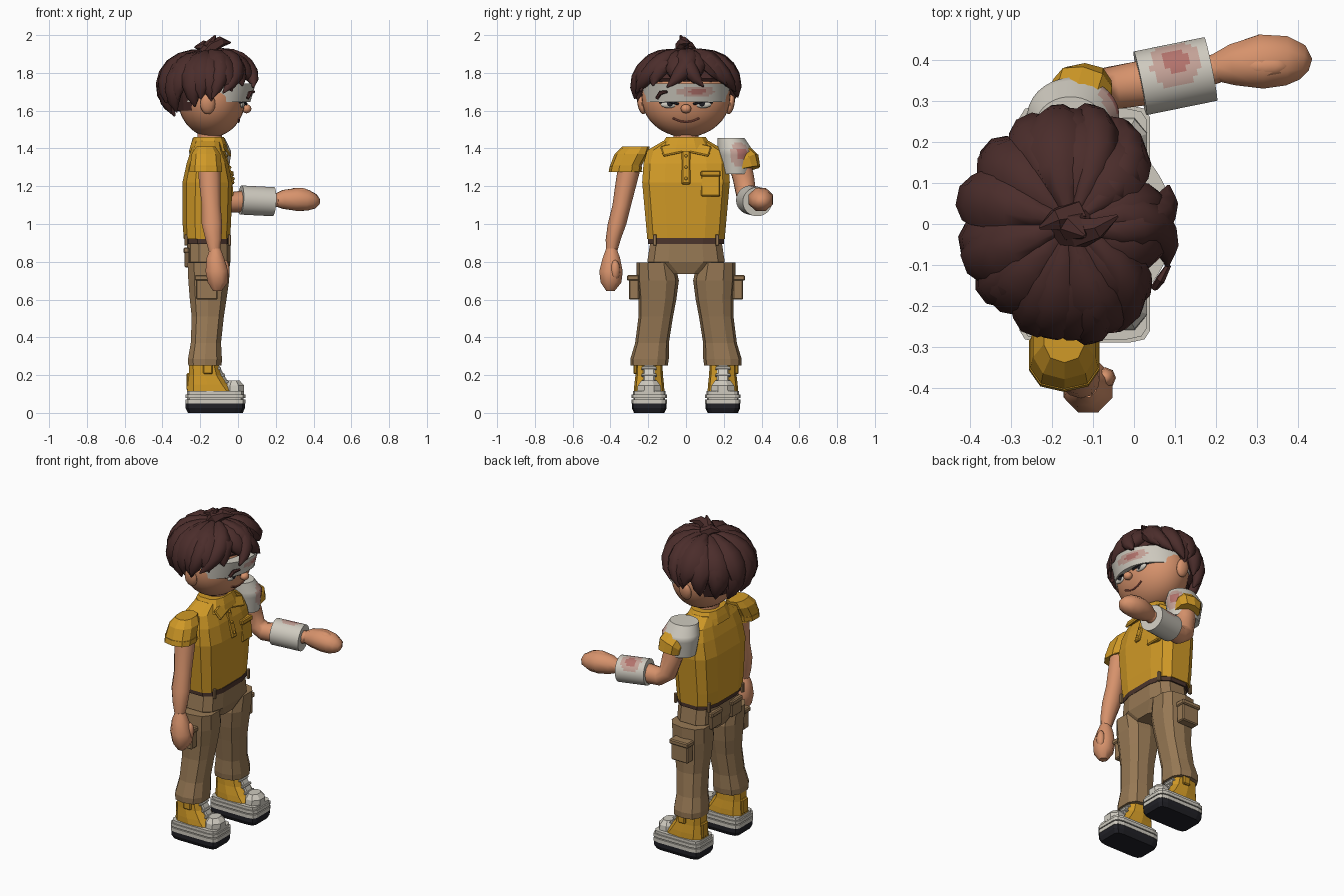
import bpy, bmesh, math, random
from mathutils import Vector, Matrix, Euler

if "Cube" in bpy.data.objects:
    bpy.data.objects.remove(bpy.data.objects["Cube"])

random.seed(4)
COLORS = {
    "yellow": (.63, .32, .02), "skin": (.68, .29, .15), "pants": (.31, .19, .09), "hair": (.07, .026, .024),
    "white": (.62, .59, .52), "black": (.015, .015, .02), "belt": (.07, .035, .025), "pink": (.55, .36, .31),
    "red": (.45, .17, .15), "lip": (.3, .09, .06), "dark_yellow": (.56, .28, .017)}
MATS = {}


def mat(key):
    if key not in MATS:
        MATS[key] = bpy.data.materials.new(key)
        MATS[key].diffuse_color = (*COLORS[key], 1)
    return MATS[key]


def finish(name, bm, color, smooth=False):
    bmesh.ops.recalc_face_normals(bm, faces=bm.faces)
    me = bpy.data.meshes.new(name)
    bm.to_mesh(me)
    bm.free()
    me.materials.append(mat(color))
    ob = bpy.data.objects.new(name, me)
    bpy.context.collection.objects.link(ob)
    if smooth:
        bpy.ops.object.select_all(action='DESELECT')
        ob.select_set(True)
        bpy.context.view_layer.objects.active = ob
        bpy.ops.object.shade_smooth_by_angle(angle=math.radians(50))
    return ob


def tube(name, pts, color, n=8, e=1.0, flat=False, ref=(1, 0, 0), smooth=False):
    """Skin rings (x, y, z, ra, rb) along a path; flat keeps rings horizontal, e < 1 makes them boxy."""
    bm = bmesh.new()
    rings = []
    k = math.cos(math.pi / n) ** e
    P = [Vector(p[:3]) for p in pts]
    for i, p in enumerate(pts):
        t = Vector((0, 0, 1)) if flat else (P[min(i + 1, len(P) - 1)] - P[max(i - 1, 0)]).normalized()
        r = Vector(ref)
        a = (r - t * r.dot(t)).normalized()
        b = t.cross(a)
        ra, rb = p[3], p[-1]
        ring = []
        for j in range(n):
            th = 2 * math.pi * (j + .5) / n
            c, s = math.cos(th), math.sin(th)
            c, s = [math.copysign(abs(v) ** e, v) / k for v in (c, s)]
            ring.append(bm.verts.new(P[i] + a * ra * c + b * rb * s))
        rings.append(ring)
    for q, r in zip(rings, rings[1:]):
        for j in range(n):
            bm.faces.new((q[j], q[(j + 1) % n], r[(j + 1) % n], r[j]))
    bm.faces.new(rings[0])
    bm.faces.new(rings[-1])
    return finish(name, bm, color, smooth)


def box(name, loc, size, color, rot=(0, 0, 0), bevel=.006):
    bm = bmesh.new()
    M = Matrix.Translation(loc) @ Euler(rot).to_matrix().to_4x4() @ Matrix.Diagonal((*size, 1))
    bmesh.ops.create_cube(bm, size=1, matrix=M)
    if bevel:
        bmesh.ops.bevel(bm, geom=bm.edges[:], offset=bevel, segments=1, affect='EDGES')
    return finish(name, bm, color)


def ball(name, loc, size, color, u=12, v=8, rot=(0, 0, 0)):
    bm = bmesh.new()
    M = Matrix.Translation(loc) @ Euler(rot).to_matrix().to_4x4() @ Matrix.Diagonal((*size, 1))
    bmesh.ops.create_uvsphere(bm, u_segments=u, v_segments=v, radius=1, matrix=M)
    return finish(name, bm, color, True)


def bandage(name, keys, n=32, steps=6, **kw):
    pts = [[p + (q - p) * i / steps for p, q in zip(a, b)] for a, b in zip(keys, keys[1:]) for i in range(steps)]
    return tube(name, pts + [keys[-1]], "white", n=n, smooth=True, **kw)


def stain(ob, centre, scale):
    """Tint faces near a point pink, then red at the core."""
    for key in ("pink", "red"):
        ob.data.materials.append(mat(key))
    for f in ob.data.polygons:
        if len(f.vertices) == 4:
            d = math.sqrt(sum(((p - q) / s) ** 2 for p, q, s in zip(f.center, centre, scale)))
            f.material_index = 2 if d < .5 else 1 if d < 1 else 0


def face_x(y, z):
    return -.14 + .18 * math.sqrt(max(0, 1 - (y / .235) ** 2 - ((z - 1.67) / .21) ** 2))


# head, face and neck
ball("head", (-.14, 0, 1.67), (.18, .235, .21), "skin", 32, 20)
tube("neck", [(-.15, 0, 1.38, .065), (-.15, 0, 1.52, .065)], "skin", n=12, flat=True, smooth=True)
ball("nose", (.045, 0, 1.61), (.026, .028, .024), "skin")
tube("mouth", [(face_x(y, z) + .002, y, z, .005) for y, z in
               ((-.07, 1.56), (-.035, 1.545), (0, 1.54), (.035, 1.545), (.07, 1.56))], "lip", n=6)
for s, side in ((1, "left"), (-1, "right")):
    ball("ear_" + side, (-.16, s * .235, 1.635), (.04, .022, .055), "skin", rot=(s * -.2, 0, 0))
    ball("eye_" + side, (face_x(.09, 1.63), s * .09, 1.632), (.012, .045, .018), "white")
    ball("pupil_" + side, (face_x(.09, 1.63) + .009, s * .085, 1.636), (.006, .017, .014), "black")
    tube("eyelid_" + side, [(face_x(y, 1.645) + .008, s * y, z, .006) for y, z in
                            ((.04, 1.635), (.085, 1.648), (.14, 1.645))], "black", n=6)
tube("eyebrow", [(.05, -.155, 1.665, .008), (.065, -.135, 1.695, .01), (.085, -.10, 1.70, .006)], "hair", n=6)
band = bandage("head_bandage", [(-.14, 0, 1.645, .205, .225), (-.14, 0, 1.745, .234, .232)], n=72, steps=10, flat=True)
stain(band, (.08, .08, 1.70), (.06, .13, .03))

# hair: inner cap, radial locks in two layers, side-swept fringe, crown tufts
tube("hair_cap", [(-.23, 0, 1.60, .10, .17), (-.195, 0, 1.70, .175, .22), (-.17, 0, 1.77, .205, .235),
                  (-.16, 0, 1.86, .16, .18), (-.15, 0, 1.905, .07, .08)], "hair", n=16, flat=True)


def lock(name, az, end, width, sweep=0, grow=1.0):
    pts = []
    prof = (.2, .5, .8, 1, 1, .85, .55, .05)
    for i, w in enumerate(prof):
        u = i / (len(prof) - 1)
        ph = math.radians(6 + (end - 6) * u)
        a = math.radians(az + sweep * u * u)
        out = grow * (math.sin(ph) + .06 * u * u)
        pts.append((-.155 + .232 * out * math.cos(a), .25 * out * math.sin(a),
                    1.70 + .208 * grow * math.cos(ph), width * w, .045 * w + .002))
    a = math.radians(az + sweep * .5)
    tube(name, pts, "hair", n=8, ref=(-math.sin(a), math.cos(a), 0), smooth=True)


for i in range(12):
    az = 30 * i + 15 + random.uniform(-4, 4)
    back = .5 - .5 * math.cos(math.radians(az))
    lock(f"hair_lock_{i}", az, 76 + 34 * back + random.uniform(-4, 6), .066, random.uniform(-14, 14),
         random.uniform(.97, 1.04))
for i in range(8):
    az = 88 + 184 * i / 7
    back = .5 - .5 * math.cos(math.radians(az))
    lock(f"hair_under_lock_{i}", az, 88 + 36 * back + random.uniform(-4, 6), .06, random.uniform(-10, 10), .98)
for i, (az, end, sw) in enumerate(((-35, 92, -38), (35, 90, 36), (-8, 83, 28), (12, 84, -34), (65, 98, 22),
                                   (-68, 100, -18))):
    lock(f"fringe_{i}", az, end, .05, sw, 1.04)
tube("crown_tuft_front", [(-.17, -.01, 1.89, .04), (-.13, -.02, 1.94, .035), (-.09, -.01, 1.965, .025),
                          (-.04, .02, 1.96, .004)], "hair", n=6, ref=(0, 1, 0))
tube("crown_tuft_back", [(-.13, 0, 1.90, .04), (-.15, -.01, 1.95, .03), (-.12, -.03, 1.998, .004)],
     "hair", n=6, ref=(0, 1, 0))
tube("crown_tuft_side", [(-.14, .02, 1.91, .035), (-.19, .01, 1.945, .025), (-.23, -.01, 1.935, .004)],
     "hair", n=6, ref=(0, 1, 0))

# shirt, collar, placket and pocket
tube("shirt", [(-.165, 0, .92, .122, .205), (-.165, 0, 1.0, .128, .212), (-.162, 0, 1.22, .132, .232),
               (-.162, 0, 1.32, .11, .225), (-.165, 0, 1.39, .085, .205), (-.16, 0, 1.44, .07, .12)],
     "yellow", n=12, e=.55, flat=True)
tube("collar", [(-.155, 0, 1.385, .105, .15), (-.155, 0, 1.42, .095, .13), (-.155, 0, 1.46, .08, .105)],
     "yellow", n=12, e=.75, flat=True)
for s, side in ((1, "left"), (-1, "right")):
    box("collar_flap_" + side, (-.062, s * .075, 1.395), (.014, .11, .065), "yellow", (s * -.25, -.55, 0))
box("placket", (-.058, 0, 1.30), (.03, .045, .19), "dark_yellow", (0, -.28, 0))
for i in range(3):
    ball(f"button_{i}", (-.063 + .018 * i, 0, 1.36 - .06 * i), (.01, .009, .009), "dark_yellow", 8, 6)
box("chest_pocket", (-.044, .13, 1.21), (.03, .10, .13), "yellow", (0, -.1, 0))
box("chest_pocket_flap", (-.042, .13, 1.265), (.038, .105, .03), "dark_yellow", (0, -.15, 0))

# hanging right arm
tube("sleeve_right", [(-.17, -.27, 1.275, .07, .05), (-.17, -.32, 1.28, .083, .08), (-.17, -.318, 1.31, .083, .08),
                      (-.17, -.29, 1.37, .076, .085), (-.17, -.265, 1.41, .05, .07)], "yellow", n=10, e=.8, flat=True)
tube("sleeve_cuff_right", [(-.17, -.323, 1.275, .086, .083), (-.17, -.318, 1.305, .086, .083)],
     "yellow", n=10, e=.8, flat=True)
tube("arm_right", [(-.155, -.29, 1.34, .06), (-.15, -.312, 1.24, .058, .055), (-.142, -.34, 1.10, .05, .047),
                   (-.138, -.365, 1.0, .054, .047), (-.13, -.385, .92, .043, .038), (-.125, -.395, .85, .028)],
     "skin", n=10, flat=True, smooth=True)
tube("hand_right", [(-.12, -.395, .87, .028), (-.12, -.395, .82, .046, .046), (-.112, -.397, .75, .06, .062),
                    (-.107, -.397, .69, .053, .055), (-.11, -.40, .645, .022)], "skin", n=8, flat=True, smooth=True)
ball("thumb_right", (-.07, -.375, .755), (.026, .026, .055), "skin", 8, 6)

# raised left arm with bandages
tube("sleeve_left", [(-.16, .23, 1.38, .06), (-.145, .275, 1.37, .072), (-.125, .318, 1.325, .074),
                     (-.12, .325, 1.29, .066)], "yellow", n=10, e=.8)
wrap = bandage("upper_arm_bandage", [(-.145, .265, 1.265, .095, .076), (-.148, .262, 1.385, .112, .095),
                                     (-.155, .238, 1.455, .085, .072)], flat=True)
stain(wrap, (-.045, .30, 1.37), (.06, .065, .07))
tube("arm_left", [(-.15, .27, 1.38, .06), (-.12, .305, 1.24, .056), (-.10, .32, 1.15, .052), (-.05, .332, 1.115, .052),
                  (.03, .345, 1.12, .055), (.12, .363, 1.122, .048), (.22, .382, 1.128, .032)],
     "skin", n=10, ref=(0, 1, 0), smooth=True)
wrist = bandage("forearm_bandage", [(.015, .343, 1.127, .079, .077), (.187, .378, 1.118, .079, .077)],
                steps=14, ref=(0, 1, 0))
stain(wrist, (.10, .40, 1.19), (.06, .07, .06))
tube("hand_left", [(.19, .38, 1.125, .03), (.24, .388, 1.13, .05), (.31, .396, 1.13, .066, .06), (.37, .398, 1.125, .06, .055),
                   (.41, .394, 1.12, .042, .038), (.43, .388, 1.12, .015)], "skin", n=8, ref=(0, 1, 0), smooth=True)
ball("thumb_left", (.32, .385, 1.17), (.06, .028, .022), "skin", 8, 6)

# belt, hips
tube("belt", [(-.16, 0, .895, .122, .2), (-.16, 0, .925, .122, .2)], "belt", n=12, e=.6, flat=True)
tube("hips", [(-.155, 0, .735, .09, .085), (-.155, 0, .80, .116, .205), (-.155, 0, .90, .115, .19)],
     "pants", n=12, e=.6, flat=True)
for s, side in ((1, "left"), (-1, "right")):
    for x, end in ((-.045, "front"), (-.275, "back")):
        box(f"belt_loop_{end}_{side}", (x, s * .165, .915), (.018, .018, .06), "pants", bevel=.003)
    box("back_pocket_" + side, (-.27, s * .10, .82), (.025, .10, .10), "pants")
    box("back_pocket_flap_" + side, (-.273, s * .10, .86), (.03, .105, .03), "pants")
    # trouser legs and cargo pockets
    tube("trouser_leg_" + side, [(x, s * y, z, rx, ry) for x, y, z, rx, ry in (
        (-.175, .195, .25, .088, .095), (-.175, .193, .285, .09, .098), (-.17, .18, .37, .08, .086),
        (-.16, .16, .51, .085, .088), (-.158, .152, .60, .097, .097), (-.155, .15, .70, .108, .108),
        (-.155, .16, .795, .112, .098))], "pants", n=10, e=.75, flat=True)
    box("cargo_pocket_" + side, (-.165, s * .275, .66), (.115, .055, .12), "pants")
    box("cargo_flap_" + side, (-.165, s * .28, .715), (.13, .065, .03), "pants")
    # shoes
    c = s * .195
    for i, (z0, z1, r, col) in enumerate(((0, .05, 0, "black"), (.05, .072, .002, "white"), (.072, .078, -.008, "white"),
                                          (.078, .098, .002, "white"), (.098, .115, -.006, "white"))):
        r0 = r - .012 if i == 0 else r
        tube(f"sole_{i}_{side}", [(-.12, c, z0, .157 + r0, .092 + r0), (-.12, c, (z0 + z1) / 2, .157 + r, .092 + r),
                                  (-.12, c, z1, .157 + r, .092 + r)], col, n=12, e=.28, flat=True)
    tube("shoe_" + side, [(-.145, c, .11, .125, .078), (-.16, c, .15, .105, .076), (-.175, c, .20, .085, .07),
                          (-.185, c, .275, .075, .068)], "yellow", n=10, e=.7, flat=True)
    tube("toe_cap_" + side, [(-.02, c, .11, .052, .064), (-.02, c, .145, .052, .06), (-.022, c, .172, .03, .04)],
         "white", n=8, flat=True)
    box("tongue_" + side, (-.087, c, .195), (.03, .06, .16), "white", (0, -.5, 0))
    for i in range(3):
        box(f"lace_{i}_{side}", (-.06 - .02 * i, c, .165 + .035 * i), (.02, .08, .014), "white", (0, -.5, 0), .003)
    box("heel_tab_" + side, (-.258, c, .165), (.03, .06, .09), "dark_yellow")
    box("ankle_strap_" + side, (-.16, c + s * .073, .235), (.05, .02, .06), "yellow")

for m in bpy.data.materials:
    if m.users and not m.is_grease_pencil:
        m.use_nodes = True
        m.node_tree.nodes["Principled BSDF"].inputs["Base Color"].default_value = m.diffuse_color
